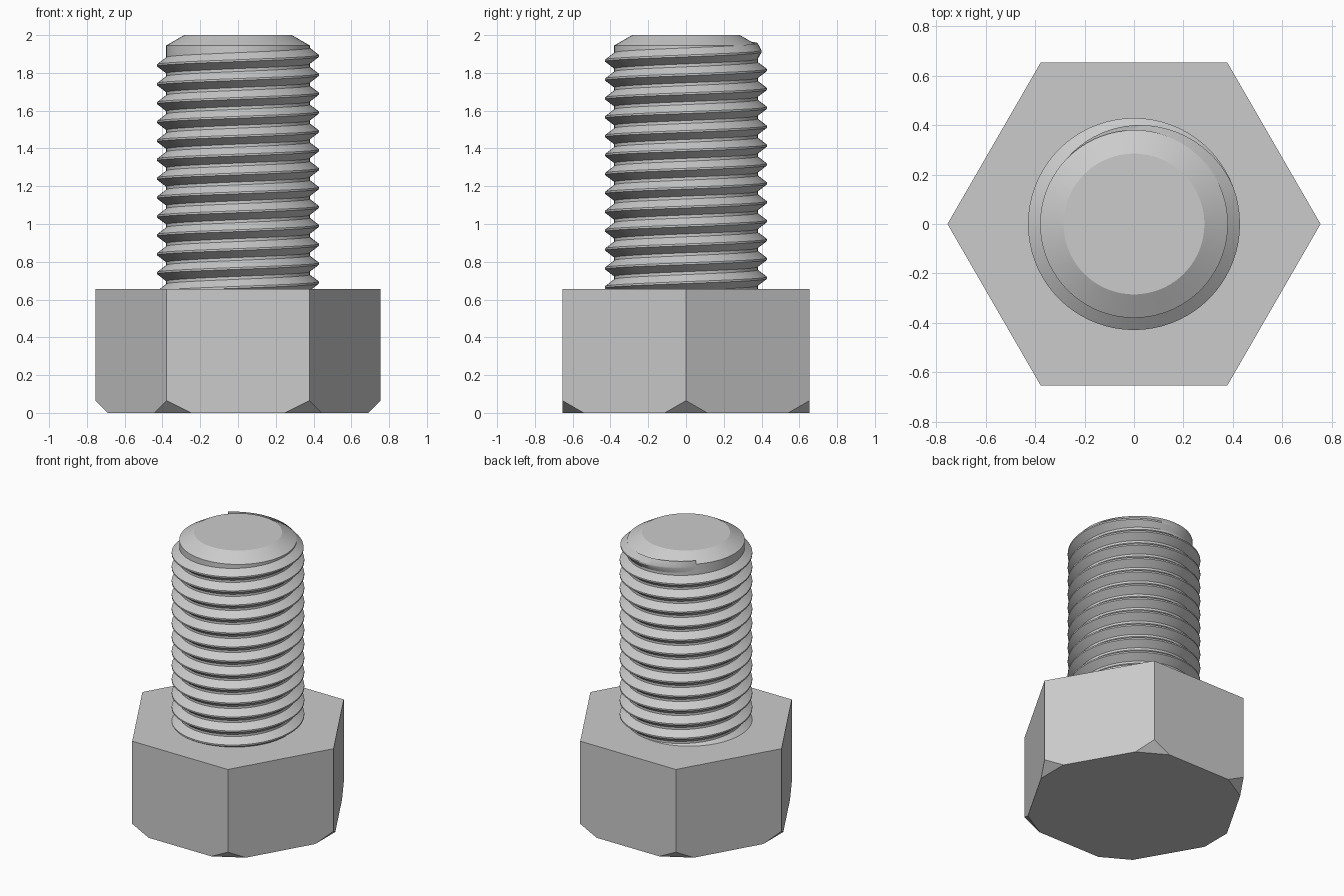
import bpy, bmesh, math
from mathutils import Vector

cube = bpy.data.objects.get("Cube")
if cube:
    bpy.data.objects.remove(cube, do_unlink=True)

HEAD_R, HEAD_H = 0.755, 0.655
CUT, CUT_H = 0.13, 0.065
CORE_R, CREST_R = 0.38, 0.43
PITCH, TURN = 0.1, 2 * math.pi
SEG = 72

steel = bpy.data.materials.new("grey steel")
steel.use_nodes = True
grey = (0.6, 0.6, 0.6, 1)
steel.diffuse_color = grey
steel.node_tree.nodes["Principled BSDF"].inputs["Base Color"].default_value = grey


def finish(bm, name, smooth):
    bmesh.ops.recalc_face_normals(bm, faces=bm.faces)
    mesh = bpy.data.meshes.new(name)
    bm.to_mesh(mesh)
    bm.free()
    mesh.materials.append(steel)
    obj = bpy.data.objects.new(name, mesh)
    bpy.context.collection.objects.link(obj)
    if smooth:
        bpy.ops.object.select_all(action="DESELECT")
        obj.select_set(True)
        bpy.context.view_layer.objects.active = obj
        bpy.ops.object.shade_smooth_by_angle(angle=math.radians(28))
    return obj


def ring(bm, radius, z, count):
    return [bm.verts.new((radius * math.cos(TURN * i / count),
                          radius * math.sin(TURN * i / count), z)) for i in range(count)]


# Hexagonal head with its six lower corners cut off flat
bm = bmesh.new()
top = ring(bm, HEAD_R, HEAD_H, 6)
corner = ring(bm, HEAD_R, CUT_H, 6)
before, after = [], []
for i in range(6):
    base = Vector((corner[i].co.x, corner[i].co.y, 0))
    for found, j in ((before, i - 1), (after, (i + 1) % 6)):
        side = corner[j].co - corner[i].co
        found.append(bm.verts.new(base + side.normalized() * CUT))
for i in range(6):
    j = (i + 1) % 6
    bm.faces.new((top[i], corner[i], after[i], before[j], corner[j], top[j]))
    bm.faces.new((corner[i], before[i], after[i]))
bm.faces.new(top)
bm.faces.new([v for pair in zip(before, after) for v in pair])
finish(bm, "hex_head", False)

# Shank core with a chamfered tip
bm = bmesh.new()
rings = [ring(bm, r, z, SEG) for r, z in ((CORE_R, 0.6), (CORE_R, 1.945), (0.285, 2))]
for low, high in zip(rings, rings[1:]):
    for i in range(SEG):
        j = (i + 1) % SEG
        bm.faces.new((low[i], low[j], high[j], high[i]))
bm.faces.new(rings[0])
bm.faces.new(rings[-1])
finish(bm, "shank_core", True)

# Right-handed thread ridge that fades into the core near the tip
bm = bmesh.new()
FADE_START, FADE_END = 12 * TURN + math.radians(22), 12 * TURN + math.radians(138)
profile = ((0, -0.043), (1, -0.005), (1, 0.005), (0, 0.043))
sections = []
angle = -TURN
while angle <= FADE_END:
    fade = min(1, (FADE_END - angle) / (FADE_END - FADE_START))
    z = 0.69 + PITCH * angle / TURN
    section = []
    for height, dz in profile:
        r = CORE_R - 0.001 + height * fade * (CREST_R - CORE_R)
        section.append(bm.verts.new((r * math.cos(angle), r * math.sin(angle), z + dz)))
    sections.append(section)
    angle += TURN / SEG
for a, b in zip(sections, sections[1:]):
    for k in range(3):
        bm.faces.new((a[k], b[k], b[k + 1], a[k + 1]))
bm.faces.new(sections[0])
bm.faces.new(sections[-1])
finish(bm, "screw_thread", True)
